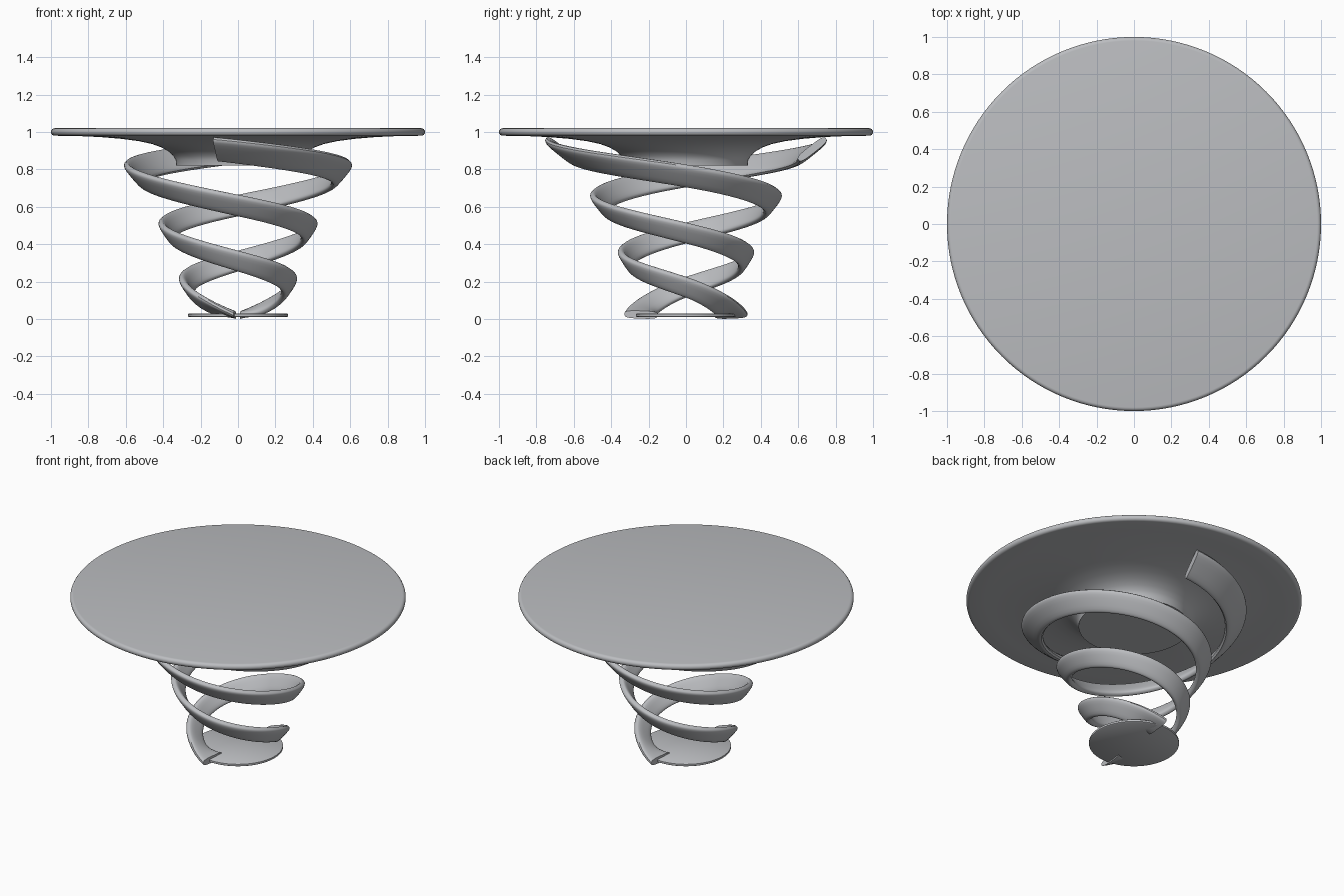
import bpy, bmesh, math

if "Cube" in bpy.data.objects:
    bpy.data.objects.remove(bpy.data.objects["Cube"])

gray = bpy.data.materials.new("light_gray")
gray.diffuse_color = (0.5, 0.51, 0.53, 1)
gray.use_nodes = True
gray.node_tree.nodes["Principled BSDF"].inputs["Base Color"].default_value = gray.diffuse_color


def finish(name, bm):
    """Turn a bmesh into a smooth shaded object with sharp edges kept."""
    bmesh.ops.recalc_face_normals(bm, faces=bm.faces)
    mesh = bpy.data.meshes.new(name)
    bm.to_mesh(mesh)
    bm.free()
    mesh.materials.append(gray)
    ob = bpy.data.objects.new(name, mesh)
    bpy.context.collection.objects.link(ob)
    bpy.ops.object.select_all(action='DESELECT')
    ob.select_set(True)
    bpy.context.view_layer.objects.active = ob
    bpy.ops.object.shade_smooth_by_angle(angle=math.radians(35))
    return ob


def skin(bm, rings, closed):
    """Bridge rings of vertices; cap the first and last when not closed."""
    n = len(rings[0])
    for a, b in zip(rings, rings[1:] + (rings[:1] if closed else [])):
        for i in range(n):
            j = (i + 1) % n
            bm.faces.new((a[i], a[j], b[j], b[i]))
    if not closed:
        bm.faces.new(rings[0])
        bm.faces.new(rings[-1])


def turned(name, profile, sides=128):
    """Solid of revolution from (radius, height) points."""
    bm = bmesh.new()
    rings = [[bm.verts.new((r * math.cos(2 * math.pi * i / sides),
                            r * math.sin(2 * math.pi * i / sides), z))
              for i in range(sides)] for r, z in profile]
    skin(bm, rings, False)
    return finish(name, bm)


# Table top: flat disc with a round rim and a flared hub underneath
rim = [(0.98 + 0.02 * math.cos(a), 1.0 + 0.02 * math.sin(a))
       for a in [math.radians(-90 + 22.5 * k) for k in range(9)]]
hub = [(0.33, 0.82), (0.333, 0.85), (0.345, 0.872), (0.37, 0.895), (0.41, 0.918),
       (0.46, 0.936), (0.53, 0.951), (0.62, 0.963), (0.74, 0.973), (0.87, 0.979)]
turned("table_top", hub + rim)

# Base plate
turned("base_plate", [(0.262, 0.01), (0.268, 0.014), (0.268, 0.026), (0.262, 0.03)])

# Ribbon keys: turn in degrees, radius, height, half width outward, half width upward
KEYS = [(-10, 0.685, 0.908, 0.075, 0.058),
        (0, 0.67, 0.895, 0.073, 0.058),
        (90, 0.55, 0.765, 0.048, 0.056),
        (180, 0.46, 0.607, 0.042, 0.053),
        (270, 0.378, 0.46, 0.036, 0.052),
        (360, 0.32, 0.31, 0.034, 0.052),
        (450, 0.272, 0.17, 0.034, 0.052),
        (500, 0.25, 0.075, 0.055, 0.042),
        (536, 0.24, 0.023, 0.09, 0.003)]


def sample(t):
    """Smooth (Hermite) interpolation through the ribbon keys."""
    k = max(i for i in range(len(KEYS) - 1) if KEYS[i][0] <= t or i == 0)
    a, b = KEYS[k], KEYS[k + 1]
    p, q = KEYS[max(k - 1, 0)], KEYS[min(k + 2, len(KEYS) - 1)]
    h = b[0] - a[0]
    u = (t - a[0]) / h
    out = []
    for c in range(1, 5):
        ma = (b[c] - p[c]) / (b[0] - p[0]) * h
        mb = (q[c] - a[c]) / (q[0] - a[0]) * h
        out.append((2*u**3 - 3*u**2 + 1) * a[c] + (u**3 - 2*u**2 + u) * ma
                   + (3*u**2 - 2*u**3) * b[c] + (u**3 - u**2) * mb)
    return out


def ribbon(name, start):
    """Flat rounded band winding down around the axis."""
    bm = bmesh.new()
    rings = []
    steps, sides, thick = 220, 20, 0.021
    for s in range(steps + 1):
        t = KEYS[0][0] + (KEYS[-1][0] - KEYS[0][0]) * s / steps
        r, z, hr, hz = sample(t)
        w = math.hypot(hr, hz)
        ang = math.radians(start + t)
        ring = []
        for i in range(sides):
            a = 2 * math.pi * (i + 0.5) / sides
            ca, sa = math.cos(a), math.sin(a)
            e = math.copysign(abs(ca) ** 0.6, ca)
            f = math.copysign(abs(sa) ** 0.6, sa) * thick
            rr = r + hr * e + hz / w * f
            zz = z + hz * e - hr / w * f
            ring.append(bm.verts.new((rr * math.cos(ang), rr * math.sin(ang), max(zz, 0))))
        rings.append(ring)
    skin(bm, rings, False)
    return finish(name, bm)


# Two ribbons, half a turn apart
for label, start in (("front", 270), ("back", 90)):
    ribbon(label + "_spiral_leg", start)
